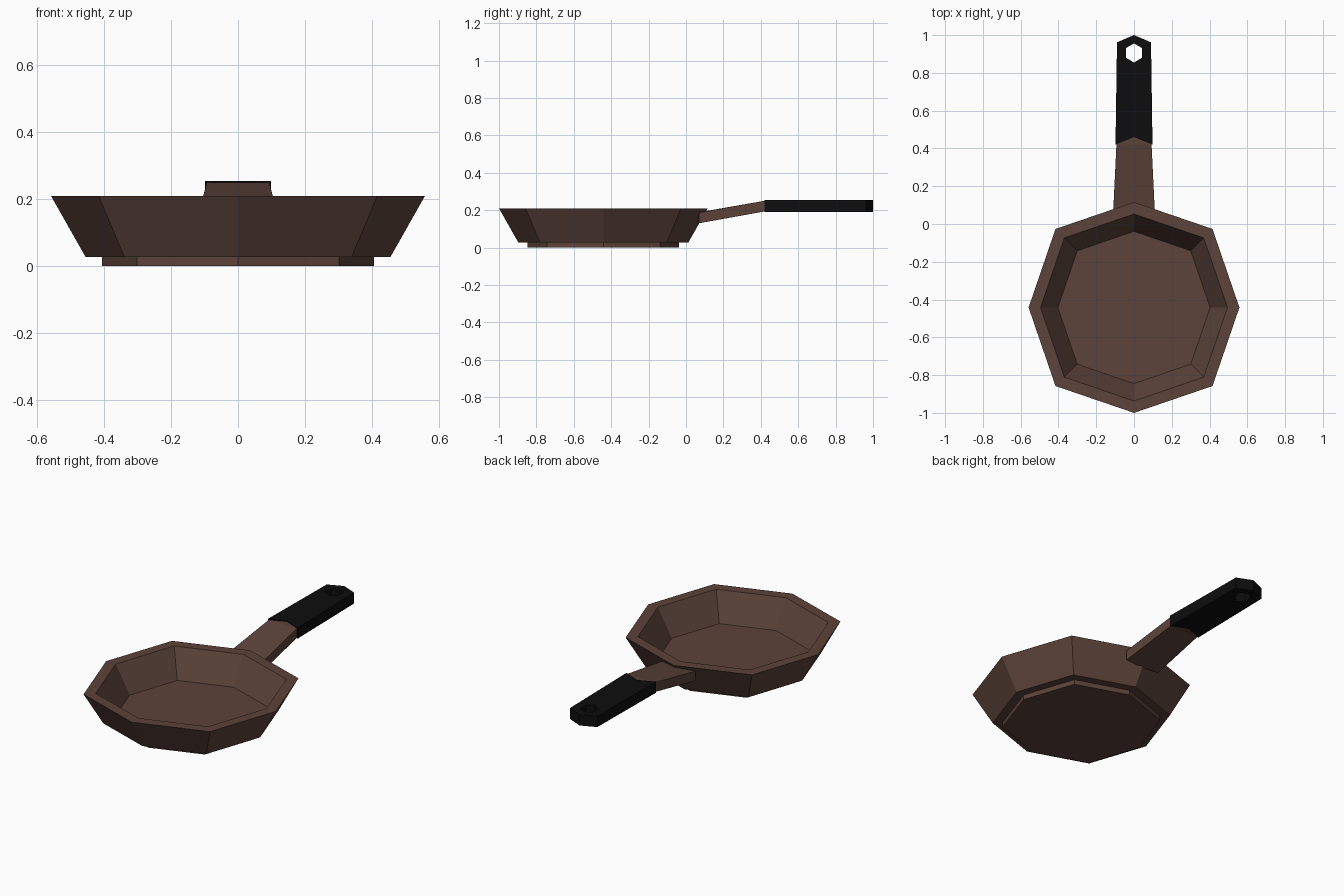
import bpy, bmesh

if "Cube" in bpy.data.objects:
    bpy.data.objects.remove(bpy.data.objects["Cube"])


def material(name, rgb):
    m = bpy.data.materials.new(name)
    m.diffuse_color = (*rgb, 1)
    m.use_nodes = True
    m.node_tree.nodes["Principled BSDF"].inputs["Base Color"].default_value = m.diffuse_color
    return m


brown = material("brown_metal", (0.107, 0.056, 0.042))
black = material("black_grip", (0.004, 0.004, 0.004))


def loft(name, rings, mat, closed=False):
    """Join equal-sized rings of points; cap the ends, or close into a loop."""
    bm = bmesh.new()
    loops = [[bm.verts.new(p) for p in r] for r in rings]
    pairs = list(zip(loops, loops[1:]))
    if closed:
        pairs.append((loops[-1], loops[0]))
    else:
        bm.faces.new(loops[0])
        bm.faces.new(loops[-1])
    for a, b in pairs:
        n = len(a)
        for i in range(n):
            j = (i + 1) % n
            bm.faces.new((a[i], a[j], b[j], b[i]))
    bmesh.ops.recalc_face_normals(bm, faces=bm.faces)
    me = bpy.data.meshes.new(name)
    bm.to_mesh(me)
    bm.free()
    me.materials.append(mat)
    ob = bpy.data.objects.new(name, me)
    bpy.context.collection.objects.link(ob)
    return ob


def octagon(r, z, cy=-0.442):
    d = 0.745 * r
    pts = [(r, 0), (d, d), (0, r), (-d, d), (-r, 0), (-d, -d), (0, -r), (d, -d)]
    return [(x, y + cy, z) for x, y in pts]


# Pan bowl: floor, inner wall, flat rim, outer wall, underside
loft("pan_bowl", [octagon(r, z) for r, z in
                  [(0.403, 0.05), (0.495, 0.21), (0.558, 0.21), (0.455, 0.028)]], brown)

# Raised foot under the bowl
loft("pan_foot", [octagon(0.405, 0.032), octagon(0.405, 0.0)], brown)


# Rising neck between bowl and grip, with a ridge line down the middle
def neck_ring(w, y_side, y_mid, z0, z1):
    return [(-w, y_side, z0), (0, y_mid, z0), (w, y_side, z0),
            (w, y_side, z1), (0, y_mid, z1), (-w, y_side, z1)]


loft("handle_neck", [neck_ring(0.11, 0.07, 0.06, 0.13, 0.187),
                     neck_ring(0.093, 0.42, 0.42, 0.193, 0.25),
                     neck_ring(0.09, 0.46, 0.48, 0.193, 0.25)], brown)

# Grip with chevron front, pointed end and six-sided hanging hole
outline = [(0, 0.46), (0.098, 0.42), (0.09, 0.962), (0, 1.0), (-0.09, 0.962), (-0.098, 0.42)]
hole = [(0, 0.855), (0.042, 0.88), (0.042, 0.932), (0, 0.956), (-0.042, 0.932), (-0.042, 0.88)]
loft("handle_grip", [[(x, y, z) for x, y in shape] for shape, z in
                     [(outline, 0.19), (outline, 0.255), (hole, 0.255), (hole, 0.19)]],
     black, closed=True)
